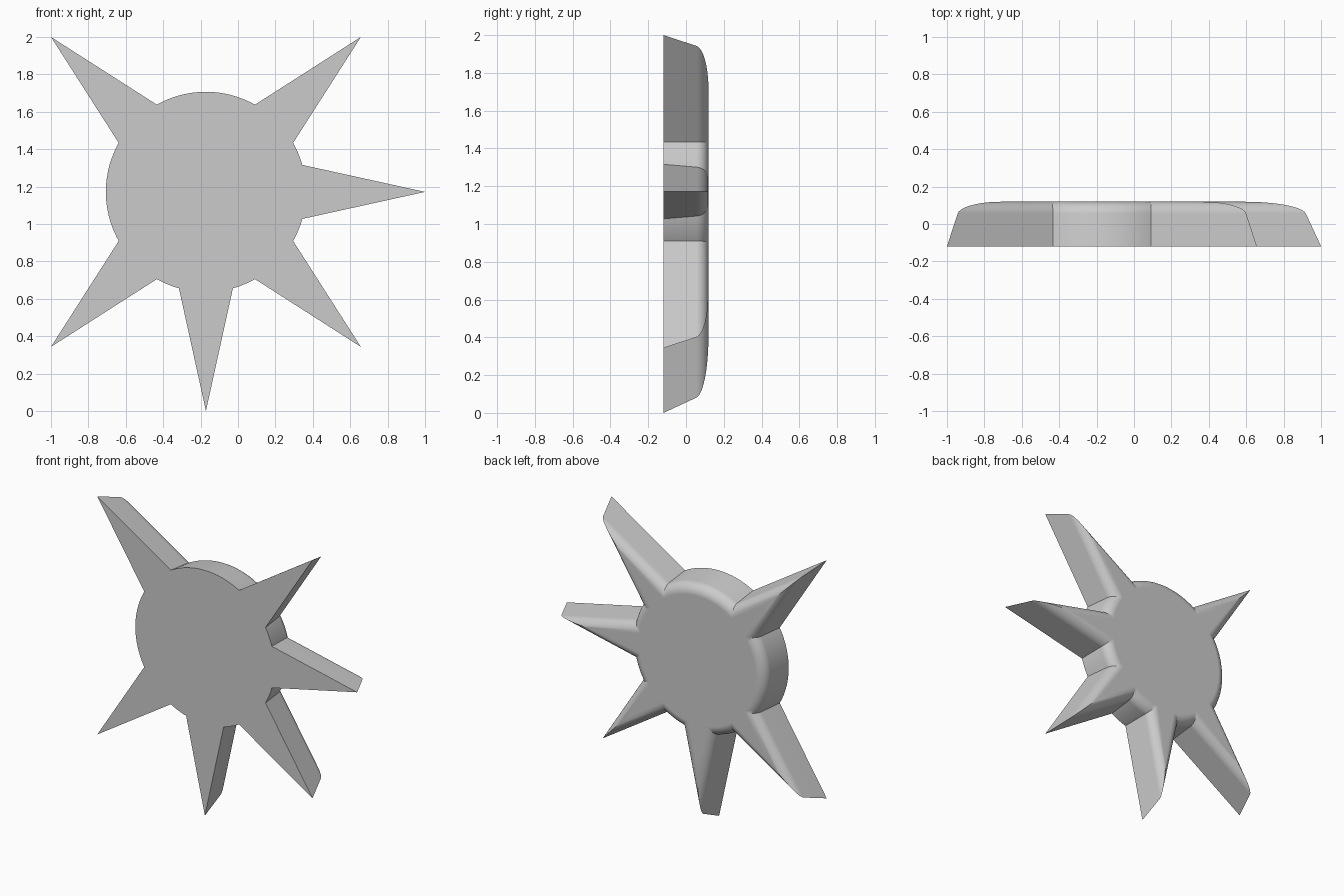
import bpy, bmesh
from math import sin, cos, atan2, sqrt, radians, pi

cube = bpy.data.objects.get("Cube")
if cube:
    bpy.data.objects.remove(cube, do_unlink=True)

TIP = 1.1716                 # spike reach from the hub centre
HUB = 0.535                  # hub radius
HALF = radians(12.4)         # half angle of a spike tip
CX, CZ = TIP / sqrt(2) - 1, TIP
FRONT, BACK = -0.119, 0.119
DRAFT = radians(5.7)         # taper of the side walls
FILLET = 0.07                # rounding of the back edge
SPIKES = [radians(a) for a in (0, 45, 135, 225, 270, 315)]


def outline(inset):
    """Spiked disc outline moved inward by a distance."""
    r, t = HUB - inset, TIP - inset / sin(HALF)
    run = t * cos(HALF) - sqrt(r * r - (t * sin(HALF)) ** 2)
    corner = atan2(run * sin(HALF), t - run * cos(HALF))
    pts = []
    for i, a in enumerate(SPIKES):
        pts.append((t * cos(a), t * sin(a)))
        end = SPIKES[i + 1] if i + 1 < len(SPIKES) else 2 * pi
        start, stop = a + corner, end - corner
        steps = max(4, round((end - a) / radians(4)))
        for k in range(steps + 1):
            b = start + (stop - start) * k / steps
            pts.append((r * cos(b), r * sin(b)))
    return pts


# Wall section: front edge, tapered wall, then the rounded back edge
wall_y = BACK - FILLET * (1 - sin(DRAFT))
wall_in = (wall_y - FRONT) * sin(DRAFT) / cos(DRAFT)
section = [(0, FRONT)]
STEPS = 10
for k in range(STEPS + 1):
    a = DRAFT + (pi / 2 - DRAFT) * k / STEPS
    section.append((wall_in + FILLET * (cos(DRAFT) - cos(a)),
                    BACK - FILLET * (1 - sin(a))))

# Loft the outline along the section
bm = bmesh.new()
rings = [[bm.verts.new((CX + x, y, CZ + z)) for x, z in outline(d)]
         for d, y in section]
count = len(rings[0])
for low, high in zip(rings, rings[1:]):
    for i in range(count):
        j = (i + 1) % count
        bm.faces.new((low[i], low[j], high[j], high[i]))
bm.faces.new(rings[0])
bm.faces.new(rings[-1])
bmesh.ops.recalc_face_normals(bm, faces=bm.faces)

mesh = bpy.data.meshes.new("spiked_disc")
bm.to_mesh(mesh)
bm.free()
disc = bpy.data.objects.new("spiked_disc", mesh)
bpy.context.collection.objects.link(disc)

# Plain grey material
grey = bpy.data.materials.new("plain_grey")
grey.use_nodes = True
colour = (0.6, 0.6, 0.6, 1)
grey.diffuse_color = colour
grey.node_tree.nodes["Principled BSDF"].inputs["Base Color"].default_value = colour
mesh.materials.append(grey)

# Smooth rounding with crisp creases
bpy.ops.object.select_all(action='DESELECT')
disc.select_set(True)
bpy.context.view_layer.objects.active = disc
bpy.ops.object.shade_smooth_by_angle(angle=radians(25))
normals = disc.modifiers.new("weighted_normals", 'WEIGHTED_NORMAL')
normals.keep_sharp = True
